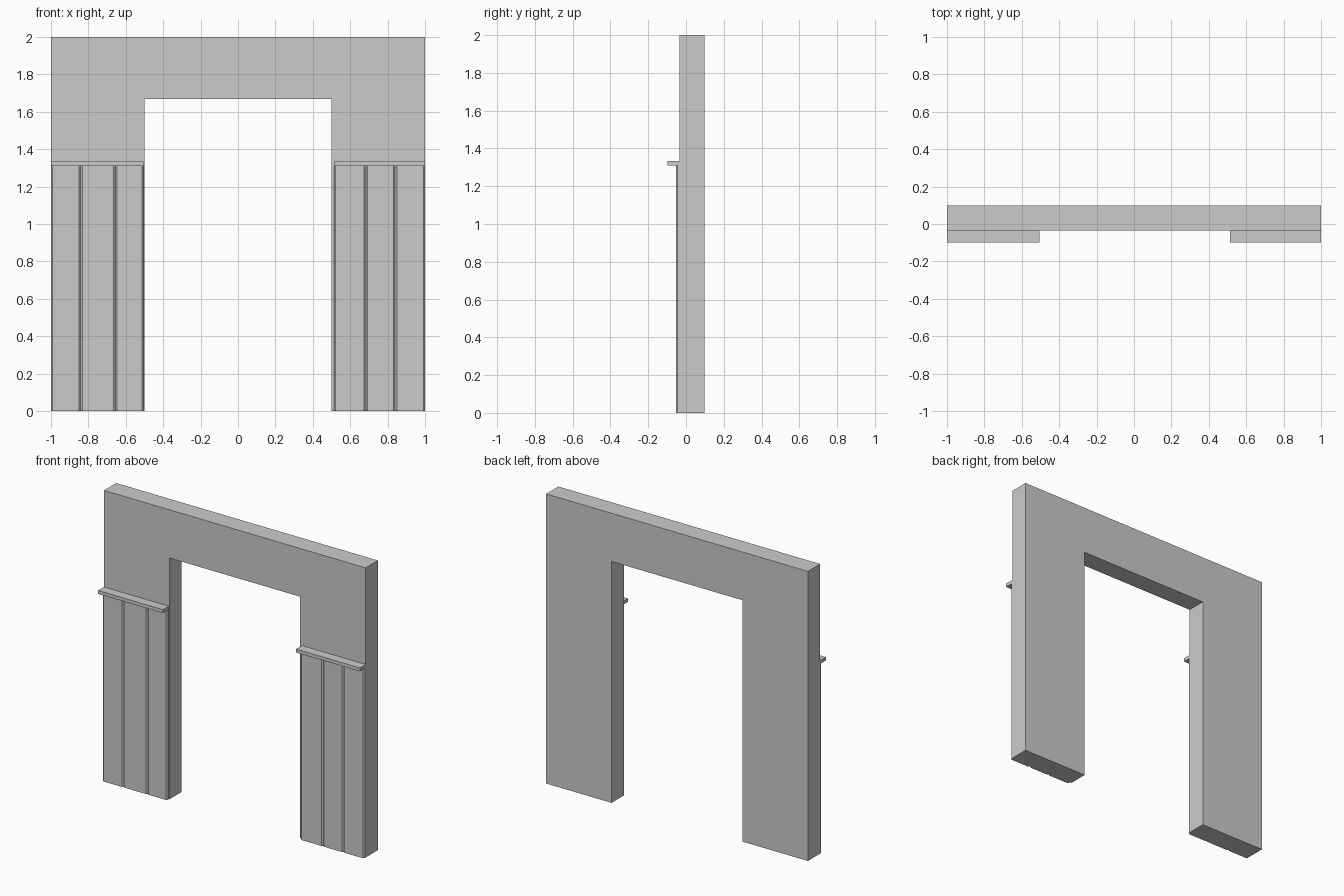
import bpy, bmesh
from mathutils import Vector

if "Cube" in bpy.data.objects:
    bpy.data.objects.remove(bpy.data.objects["Cube"])

FRONT, BACK = -0.035, 0.098      # wall faces
PLANK_Y, SHELF_Y = -0.054, -0.098
RAIL_Z0, RAIL_Z1 = 1.309, 1.333


def prism(name, points, offset):
    """Extrude a closed planar profile along offset."""
    bm = bmesh.new()
    face = bm.faces.new([bm.verts.new(p) for p in points])
    ext = bmesh.ops.extrude_face_region(bm, geom=[face])
    verts = [g for g in ext["geom"] if isinstance(g, bmesh.types.BMVert)]
    bmesh.ops.translate(bm, vec=Vector(offset), verts=verts)
    bmesh.ops.recalc_face_normals(bm, faces=bm.faces)
    mesh = bpy.data.meshes.new(name)
    bm.to_mesh(mesh)
    bm.free()
    obj = bpy.data.objects.new(name, mesh)
    bpy.context.collection.objects.link(obj)
    return obj


# Wall with doorway
outline = [(-1, 0), (-0.5, 0), (-0.5, 1.667), (0.5, 1.667),
           (0.5, 0), (1, 0), (1, 2), (-1, 2)]
prism("wall", [(x, FRONT, z) for x, z in outline], (0, BACK - FRONT, 0))

# Wainscot planks with chamfered front edges, capped by a rail on each side
sides = {"left": [-1, -0.841, -0.656, -0.505],
         "right": [0.513, 0.684, 0.84, 1]}
C = 0.009
for side, edges in sides.items():
    for i, (a, b) in enumerate(zip(edges, edges[1:]), 1):
        profile = [(a, FRONT), (a, PLANK_Y + C), (a + C, PLANK_Y),
                   (b - C, PLANK_Y), (b, PLANK_Y + C), (b, FRONT)]
        prism(f"{side}_plank_{i}", [(x, y, 0) for x, y in profile],
              (0, 0, RAIL_Z0))
    rail = [(FRONT, RAIL_Z0), (SHELF_Y, RAIL_Z0),
            (SHELF_Y, RAIL_Z1), (FRONT, RAIL_Z1)]
    prism(f"{side}_rail", [(edges[0], y, z) for y, z in rail],
          (edges[-1] - edges[0], 0, 0))
